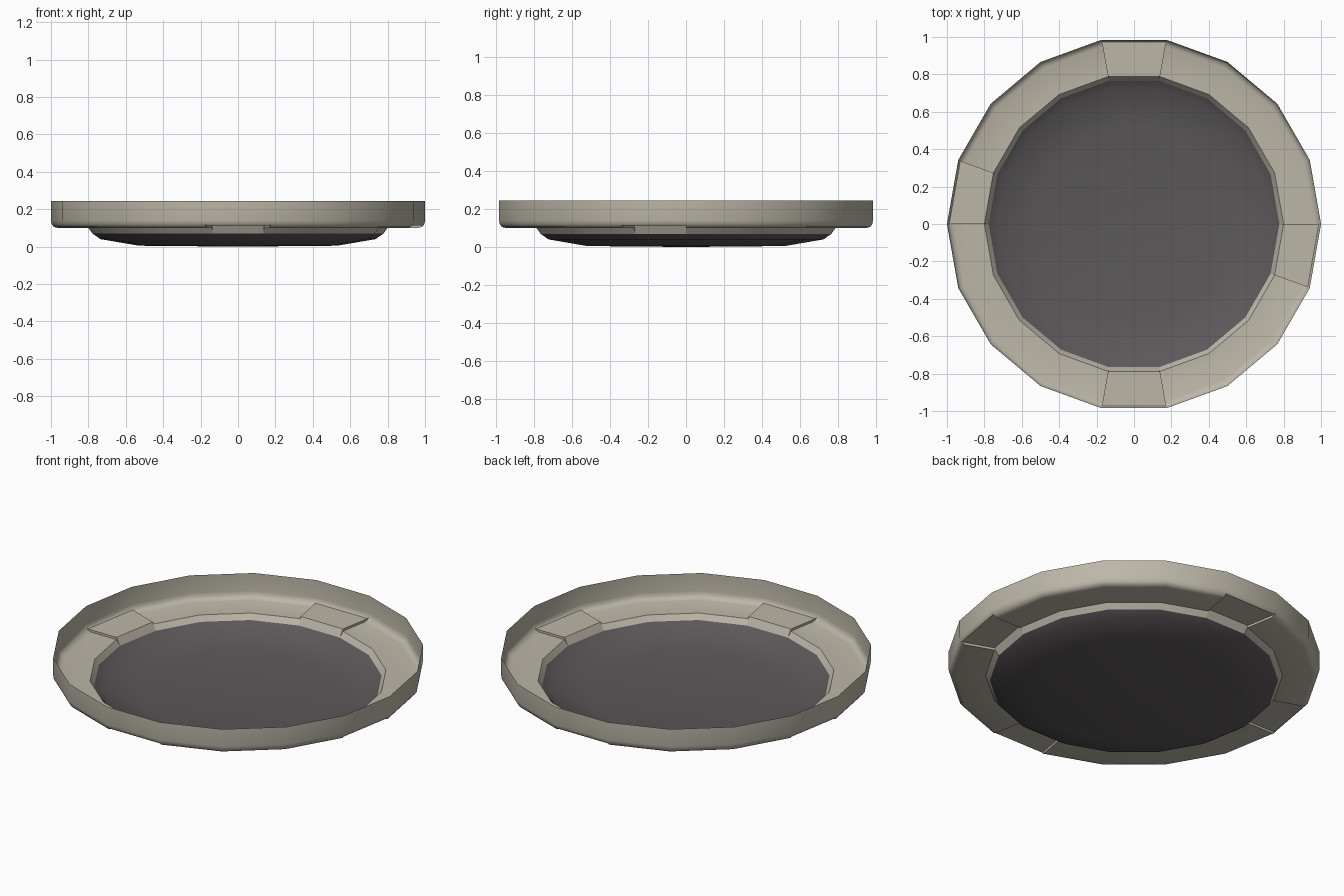
import bpy, bmesh, math

if "Cube" in bpy.data.objects:
    bpy.data.objects.remove(bpy.data.objects["Cube"])

SIDES = 18
PANELS = {4, 8, 13, 17}          # sectors with a raised floor panel

# (radius, height) from the open rim down to the base pan
RIM = [(1.0, 0.245), (1.0, 0.14), (0.996, 0.12), (0.985, 0.106),
       (0.965, 0.1), (0.8, 0.1), (0.777, 0.069)]
# same profile inside a raised panel
RAISED = RIM[:3] + [(0.988, 0.113), (0.968, 0.113), (0.8, 0.113)] + RIM[6:]
PAN = [(0.777, 0.069), (0.735, 0.04), (0.53, 0.005), (0.0, 0.0)]


def material(name, rgb):
    m = bpy.data.materials.new(name)
    m.diffuse_color = (*rgb, 1)
    m.use_nodes = True
    m.node_tree.nodes["Principled BSDF"].inputs["Base Color"].default_value = m.diffuse_color
    return m


def ring_point(p, k):
    a = 2 * math.pi * k / SIDES
    return (p[0] * math.cos(a), p[0] * math.sin(a), p[1])


def finish(bm, name, mat):
    bmesh.ops.remove_doubles(bm, verts=bm.verts, dist=1e-5)
    bmesh.ops.recalc_face_normals(bm, faces=bm.faces)
    # keep the outside of the sheet facing down and outward
    if sum(f.normal.z * f.calc_area() for f in bm.faces) > 0:
        bmesh.ops.reverse_faces(bm, faces=bm.faces)
    me = bpy.data.meshes.new(name)
    bm.to_mesh(me)
    bm.free()
    me.materials.append(mat)
    ob = bpy.data.objects.new(name, me)
    bpy.context.collection.objects.link(ob)
    bpy.ops.object.select_all(action='DESELECT')
    ob.select_set(True)
    bpy.context.view_layer.objects.active = ob
    bpy.ops.object.shade_smooth_by_angle(angle=math.radians(38))
    return ob


def add_face(bm, points):
    unique = []
    for p in points:
        if all(math.dist(p, q) > 1e-6 for q in unique):
            unique.append(p)
    if len(unique) > 2:
        bm.faces.new([bm.verts.new(p) for p in unique])


def spin(bm, profile_for_sector):
    for k in range(SIDES):
        prof = profile_for_sector(k)
        for a, b in zip(prof, prof[1:]):
            add_face(bm, [ring_point(a, k), ring_point(b, k),
                          ring_point(b, k + 1), ring_point(a, k + 1)])


beige = material("warm_beige", (0.50, 0.47, 0.39))
dark = material("dark_grey", (0.108, 0.098, 0.104))

# Outer rim with raised panels and their small side walls
bm = bmesh.new()
spin(bm, lambda k: RAISED if k in PANELS else RIM)
for k in PANELS:
    for edge in (k, k + 1):
        for i in range(2, 6):
            add_face(bm, [ring_point(RIM[i], edge), ring_point(RIM[i + 1], edge),
                          ring_point(RAISED[i + 1], edge), ring_point(RAISED[i], edge)])
finish(bm, "outer_rim", beige)

# Shallow base pan
bm = bmesh.new()
spin(bm, lambda k: PAN)
finish(bm, "base_pan", dark)
